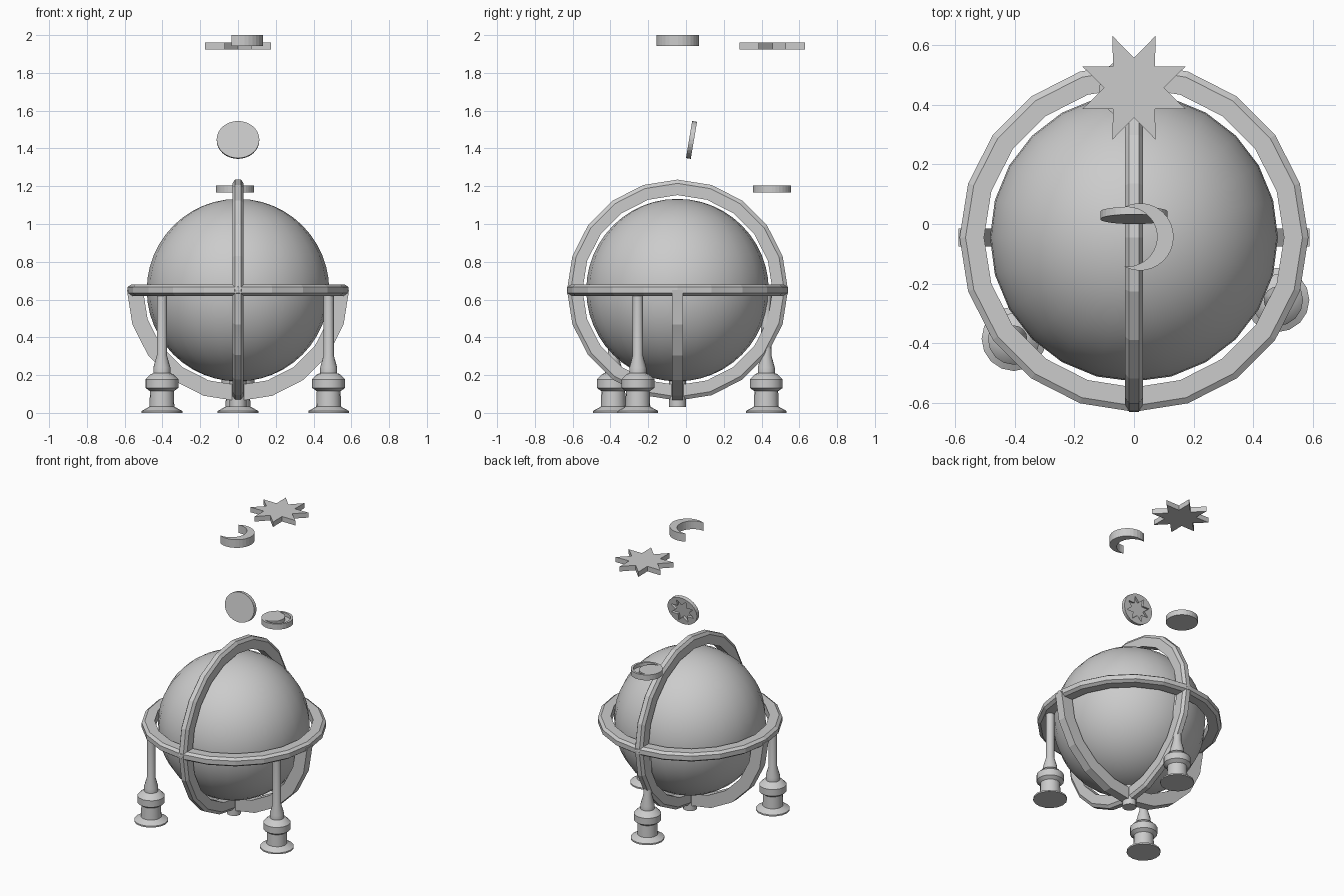
import bpy, bmesh
from math import sin, cos, pi, radians
from mathutils import Matrix

if "Cube" in bpy.data.objects:
    bpy.data.objects.remove(bpy.data.objects["Cube"])

CY, CZ = -0.045, 0.65          # globe centre


def finish(bm, name, smooth=None):
    bmesh.ops.recalc_face_normals(bm, faces=bm.faces)
    me = bpy.data.meshes.new(name)
    bm.to_mesh(me)
    bm.free()
    ob = bpy.data.objects.new(name, me)
    bpy.context.collection.objects.link(ob)
    if smooth:
        bpy.ops.object.select_all(action='DESELECT')
        ob.select_set(True)
        bpy.context.view_layer.objects.active = ob
        bpy.ops.object.shade_smooth_by_angle(angle=radians(smooth))
    return ob


def sweep(name, profile, steps, arc=2 * pi, start=0.0, closed=True, smooth=None):
    """Revolve an (r, z) profile about z."""
    bm = bmesh.new()
    full = arc > 6.28
    n = steps if full else steps + 1
    rows = []
    for i in range(n):
        a = start + arc * i / steps
        rows.append([bm.verts.new((r * cos(a), r * sin(a), z)) for r, z in profile])
    m = len(profile)
    for i in range(steps):
        a, b = rows[i], rows[(i + 1) % n]
        for j in range(m if closed else m - 1):
            k = (j + 1) % m
            bm.faces.new((a[j], b[j], b[k], a[k]))
    if not full:
        bm.faces.new(rows[0])
        bm.faces.new(rows[-1])
    if not closed:
        bm.faces.new([r[0] for r in rows])
        bm.faces.new([r[-1] for r in rows])
    return finish(bm, name, smooth)


def prism(name, pts, z0, z1):
    """Extrude a flat outline from z0 to z1."""
    bm = bmesh.new()
    f = bm.faces.new([bm.verts.new((x, y, z0)) for x, y in pts])
    top = bmesh.ops.extrude_face_region(bm, geom=[f])
    bmesh.ops.translate(bm, vec=(0, 0, z1 - z0),
                        verts=[v for v in top['geom'] if isinstance(v, bmesh.types.BMVert)])
    return finish(bm, name)


def star(outer, inner):
    return [((outer if i % 2 else inner) * cos(pi * i / 8),
             (outer if i % 2 else inner) * sin(pi * i / 8)) for i in range(16)]


def crescent(s):
    """Outer arc about the origin, inner arc bitten from the -x side."""
    a0 = radians(118.5)
    out = [(0.113 * cos(a0 * t / 10), 0.113 * sin(a0 * t / 10)) for t in range(-10, 11)]
    b0 = radians(97)
    inn = [(-0.042 + 0.0995 * cos(b0 * t / 10), 0.0995 * sin(b0 * t / 10))
           for t in range(9, -10, -1)]
    return [(x * s, y * s) for x, y in out + inn]


def circle(r, n=32):
    return [(r * cos(2 * pi * i / n), r * sin(2 * pi * i / n)) for i in range(n)]


def carve(ob, cutter):
    """Recess the cutter shape into a disc."""
    mod = ob.modifiers.new("recess", 'BOOLEAN')
    mod.operation, mod.solver, mod.object = 'DIFFERENCE', 'EXACT', cutter
    bpy.context.view_layer.update()
    me = bpy.data.meshes.new_from_object(
        ob.evaluated_get(bpy.context.evaluated_depsgraph_get()))
    ob.modifiers.clear()
    ob.data = me
    bpy.data.objects.remove(cutter)


# Globe
bm = bmesh.new()
bmesh.ops.create_uvsphere(bm, u_segments=24, v_segments=24, radius=0.483)
finish(bm, "globe", 40).location = (0, CY, CZ)

# Horizon ring and upright meridian ring, with a stepped-in outer edge
ring = [(0.503, -0.03), (0.565, -0.03), (0.585, -0.016),
        (0.585, 0.016), (0.565, 0.03), (0.503, 0.03)]
sweep("horizon_ring", ring, 20).location = (0, CY, CZ)
meridian = sweep("meridian_ring", ring, 20)
meridian.location = (0, CY, CZ)
meridian.rotation_euler = (0, pi / 2, 0)

# Lower half ring cradling the globe from side to side
cradle = sweep("cradle_half_ring",
               [(0.503, -0.03), (0.588, -0.03), (0.588, 0.03), (0.503, 0.03)],
               10, arc=pi, start=pi)
cradle.location = (0, CY, CZ)
cradle.rotation_euler = (pi / 2, 0, 0)

# Pivot peg under the globe
sweep("bottom_peg", [(0.045, 0.03), (0.045, 0.17)], 12, closed=False,
      smooth=35).location = (0, CY, 0)

# Three turned legs
leg = [(0.108, 0.0), (0.108, 0.01), (0.066, 0.033), (0.063, 0.115), (0.087, 0.132),
       (0.087, 0.178), (0.06, 0.205), (0.045, 0.21), (0.045, 0.24),
       (0.027, 0.305), (0.027, 0.63)]
for name, x, y in (("left_leg", -0.403, -0.385), ("right_leg", 0.48, -0.255),
                   ("back_leg", 0.0, 0.425)):
    sweep(name, leg, 16, closed=False, smooth=30).location = (x, y, 0)

# Floating star and crescent
prism("star", star(0.188, 0.1), 1.925, 1.96).location = (0, 0.457, 0)
prism("crescent", crescent(1), 1.943, 2.0).location = (0.02, -0.043, 0)

# Flat disc with a crescent recess
socket = prism("crescent_socket", circle(0.101), 0, 0.038)
carve(socket, prism("cutter", crescent(0.76), 0.014, 0.1))
socket.location = (-0.015, 0.455, 1.166)

# Tilted disc with a star recess on its back
socket = prism("star_socket", circle(0.113), -0.013, 0.013)
carve(socket, prism("cutter", star(0.093, 0.05), -0.003, 0.1))
socket.matrix_world = (Matrix.Translation((0.0, 0.029, 1.445))
                       @ Matrix.Rotation(radians(-99.5), 4, 'X')
                       @ Matrix.Diagonal((1, 0.88, 1, 1)))
